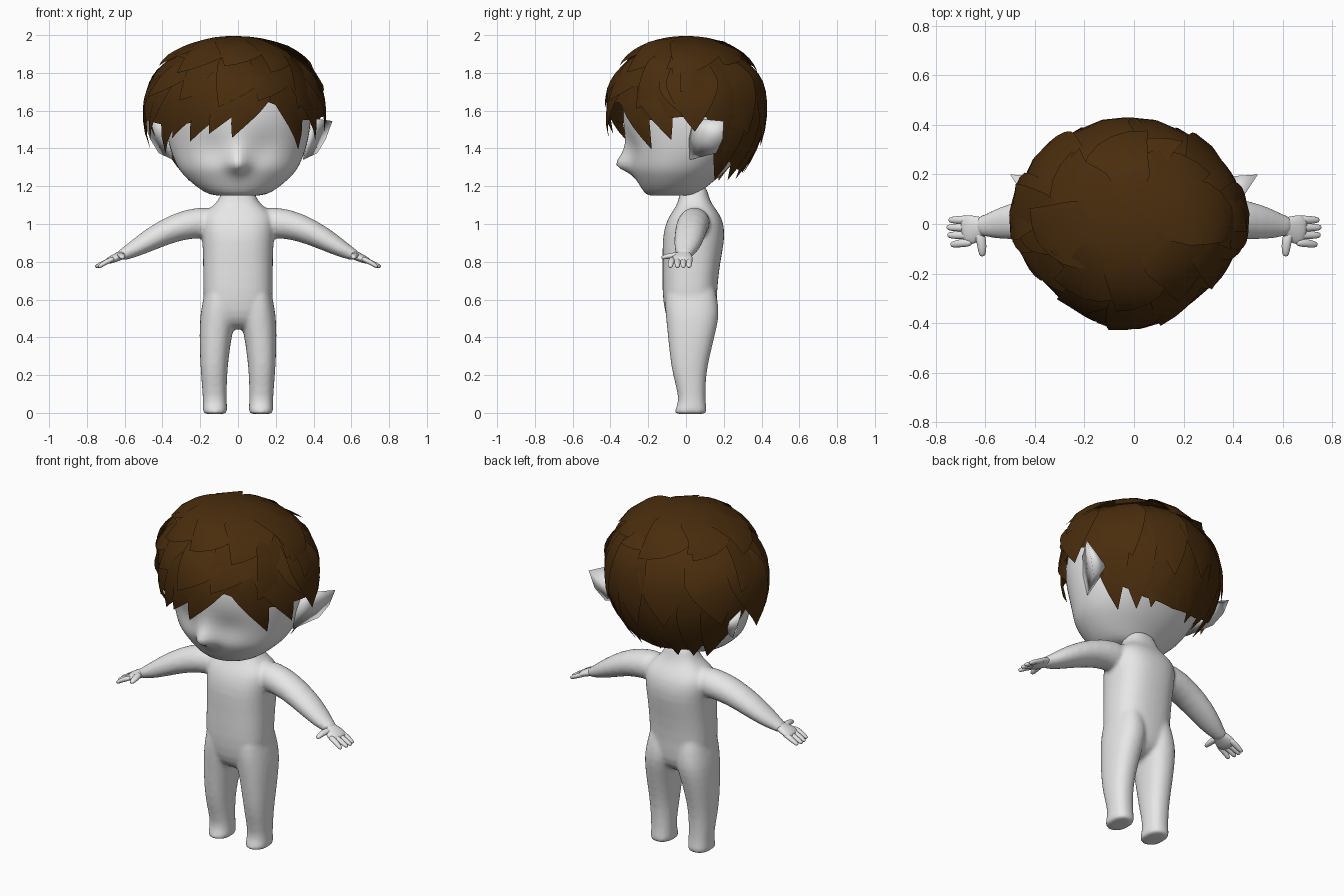
import bpy, bmesh, math, random
from mathutils import Vector

random.seed(4)
if "Cube" in bpy.data.objects:
    bpy.data.objects.remove(bpy.data.objects["Cube"])


def material(name, rgb):
    m = bpy.data.materials.new(name)
    m.use_nodes = True
    m.diffuse_color = (*rgb, 1)
    bsdf = m.node_tree.nodes["Principled BSDF"]
    bsdf.inputs["Base Color"].default_value = (*rgb, 1)
    bsdf.inputs["Roughness"].default_value = 0.7
    return m


SKIN = material("pale grey skin", (0.8, 0.8, 0.8))
HAIR = material("brown hair", (0.067, 0.026, 0.004))


def finish(bm, name, mat, subsurf=0, recalc=True):
    if recalc:
        bmesh.ops.recalc_face_normals(bm, faces=bm.faces[:])
    mesh = bpy.data.meshes.new(name)
    bm.to_mesh(mesh)
    bm.free()
    for p in mesh.polygons:
        p.use_smooth = True
    mesh.materials.append(mat)
    ob = bpy.data.objects.new(name, mesh)
    bpy.context.scene.collection.objects.link(ob)
    if subsurf:
        ob.modifiers.new("Round", 'SUBSURF').levels = subsurf
        ob.modifiers["Round"].render_levels = subsurf
    return ob


def loft(bm, rings, segs=24, power=2.0):
    """Skin closed rings given as (centre, half axis, half axis)."""
    def soft(c):
        return math.copysign(abs(c) ** (2 / power), c)
    loops = []
    for c, u, v in rings:
        loops.append([bm.verts.new(c + u * soft(math.cos(a)) + v * soft(math.sin(a)))
                      for a in (2 * math.pi * i / segs for i in range(segs))])
    for a, b in zip(loops, loops[1:]):
        for i in range(segs):
            j = (i + 1) % segs
            bm.faces.new((a[i], a[j], b[j], b[i]))
    bm.faces.new(loops[0])
    bm.faces.new(loops[-1])


def stack(rows, side=1):
    """Horizontal rings from (z, x centre, half width, front y, back y)."""
    return [(Vector((side * cx, (f + b) / 2, z)), Vector((rx, 0, 0)), Vector((0, (b - f) / 2, 0)))
            for z, cx, rx, f, b in rows]


def tube(rows, side=1):
    """Rings across a path from (x, y, z, half width, half height)."""
    pts = [Vector((side * r[0], r[1], r[2])) for r in rows]
    rings = []
    for i, p in enumerate(pts):
        t = pts[min(i + 1, len(pts) - 1)] - pts[max(i - 1, 0)]
        across = t.cross(Vector((0, 0, 1))).normalized()
        up = across.cross(t).normalized()
        rings.append((p, across * rows[i][3], up * rows[i][4]))
    return rings


# Body: torso, legs and arms blended into one skin
TORSO = [(.44, 0, .05, -.03, .07), (.47, 0, .12, -.085, .13), (.53, 0, .18, -.115, .165),
         (.65, 0, .187, -.128, .164), (.8, 0, .185, -.124, .182), (.92, 0, .19, -.127, .207),
         (1.0, 0, .2, -.11, .202), (1.05, 0, .19, -.085, .18), (1.09, 0, .14, -.055, .15),
         (1.13, 0, .095, -.037, .122), (1.22, 0, .08, -.03, .11)]
LEG = [(-.006, .122, .03, -.02, .07), (-.006, .122, .068, -.07, .116), (.03, .122, .064, -.05, .108),
       (.08, .123, .063, -.036, .102), (.2, .127, .069, -.071, .106), (.3, .125, .077, -.086, .126),
       (.42, .118, .087, -.098, .156), (.52, .103, .098, -.109, .179),
       (.6, .097, .088, -.114, .168), (.74, .09, .07, -.09, .14)]
ARM = [(.08, .05, 1.0, .07, .08), (.2, .045, 1.012, .088, .085), (.33, .03, .985, .085, .074),
       (.46, .015, .92, .08, .061), (.55, .0, .867, .063, .045), (.6, -.008, .842, .044, .034),
       (.64, -.01, .825, .038, .024)]
bm = bmesh.new()
loft(bm, stack(TORSO), power=2.5)
for s in (1, -1):
    loft(bm, stack(LEG, s), power=2.3)
    loft(bm, tube(ARM, s))
body = finish(bm, "body", SKIN, subsurf=1)
remesh = body.modifiers.new("Blend", 'REMESH')
remesh.mode, remesh.voxel_size, remesh.use_smooth_shade = 'VOXEL', 0.011, True
relax = body.modifiers.new("Relax", 'SMOOTH')
relax.factor, relax.iterations = 0.5, 6

# Hands: flat palm, four fingers and a thumb
PALM = [(.59, -.008, .846, .036, .026), (.62, -.012, .834, .043, .024),
        (.655, -.023, .818, .064, .022), (.7, -.028, .799, .058, .016)]
FINGERS = [(.018, .016, .748), (-.014, -.014, .756), (-.045, -.045, .753), (-.072, -.083, .74)]
for s, label in ((1, "left"), (-1, "right")):
    bm = bmesh.new()
    loft(bm, tube(PALM, s), 16)
    for y0, y1, tip in FINGERS:
        loft(bm, tube([(.65, y0, .82, .02, .016), (.7, (y0 + y1) / 2, .799, .018, .015),
                       (tip - .01, y1, .777, .015, .012), (tip, y1, .772, .008, .007)], s), 8)
    loft(bm, tube([(.63, -.02, .832, .024, .018), (.615, -.07, .835, .022, .017),
                   (.612, -.115, .825, .018, .014), (.613, -.132, .82, .009, .008)], s), 8)
    finish(bm, label + "_hand", SKIN, subsurf=1)

# Head with nose and shallow eye hollows
HEAD = [(1.15, 0, .09, -.18, .03), (1.153, 0, .15, -.21, .06), (1.19, 0, .212, -.238, .1),
        (1.24, 0, .27, -.265, .165), (1.275, 0, .303, -.284, .205), (1.31, 0, .325, -.295, .24),
        (1.36, 0, .346, -.3, .285), (1.42, 0, .366, -.308, .325), (1.5, 0, .382, -.328, .355),
        (1.6, 0, .393, -.34, .365), (1.75, 0, .36, -.32, .34), (1.86, 0, .25, -.22, .24),
        (1.9, 0, .1, -.1, .1)]
NOSE = {1.275: .03, 1.31: .125, 1.36: .06, 1.42: .018}
bm = bmesh.new()
loft(bm, stack(HEAD), 48, 2.1)
for v in bm.verts:
    if v.co.y < -.12:
        x, z = v.co.x, v.co.z
        amp = next((a for h, a in NOSE.items() if abs(h - z) < .005), 0)
        v.co.y -= amp * math.exp(-(x / .043) ** 2)
        v.co.y += .024 * math.exp(-((abs(x) - .14) / .07) ** 2 - ((z - 1.4) / .05) ** 2)
finish(bm, "head", SKIN, subsurf=1)

# Pointed ears: a rim with a hollow in front and a swelling behind
RIM = [(.345, .02, 1.34), (.37, .015, 1.45), (.395, .04, 1.56),
       (.5, .2, 1.545), (.465, .195, 1.45), (.42, .16, 1.375)]
for s, label in ((1, "left"), (-1, "right")):
    bm = bmesh.new()
    rim = [bm.verts.new((s * x, y, z)) for x, y, z in RIM]
    hollow = bm.verts.new((s * .41, .105, 1.46))
    swell = bm.verts.new((s * .35, .19, 1.44))
    for i, v in enumerate(rim):
        w = rim[(i + 1) % len(rim)]
        bm.faces.new((v, w, hollow))
        bm.faces.new((w, v, swell))
    finish(bm, label + "_ear", SKIN)

# Hair volume: height and bearing (0 is front, positive to the left) give a point
CENTRE, TOP = Vector((-.02, 0, 1.6)), 1.95


def scalp(deg, z, lift=1.0):
    if z > CENTRE.z:
        u = min((z - CENTRE.z) / (TOP - CENTRE.z), 1)
        f = (1 - u ** 2.4) ** .4545
    else:
        f = 1 - .43 * ((CENTRE.z - z) / .4) ** 2
    a = math.radians(deg)
    wide = .475 * (1 - .26 * max(0, math.cos(a)))
    p = Vector((wide * f * math.sin(a), -.42 * f * math.cos(a), z - CENTRE.z))
    return CENTRE + p * lift


def drop(z0, z1, t):
    """Height along a strand, evenly spaced over the crown."""
    a, b = math.sqrt(max(TOP - z0, 0)), math.sqrt(TOP - z1)
    return TOP - (a + (b - a) * t) ** 2


HEM = [(-180, 1.27), (-150, 1.29), (-119, 1.36), (-104, 1.57), (-60, 1.52), (-30, 1.54), (0, 1.57),
       (32, 1.65), (47, 1.56), (65, 1.55), (104, 1.58), (119, 1.36), (150, 1.29), (180, 1.27)]


def hem(deg):
    for (a, za), (b, zb) in zip(HEM, HEM[1:]):
        if a <= deg <= b:
            return za + (zb - za) * (deg - a) / (b - a)


# Hair cap under the locks
bm = bmesh.new()
STEPS, SEGS = 14, 72
crown = bm.verts.new((CENTRE.x, 0, TOP))
cols = []
for i in range(SEGS):
    deg = -180 + 360 * i / SEGS
    cols.append([crown] + [bm.verts.new(scalp(deg, drop(TOP, hem(deg), k / STEPS)))
                           for k in range(1, STEPS + 1)])
for i, a in enumerate(cols):
    b = cols[(i + 1) % SEGS]
    bm.faces.new((crown, a[1], b[1]))
    for k in range(1, STEPS):
        bm.faces.new((a[k], a[k + 1], b[k + 1], b[k]))
finish(bm, "hair_cap", HAIR)

# Pointed locks layered over the cap
bm = bmesh.new()


def lock(d0, z0, d1, z1, width, lift, flick=.02, n=9):
    rows = []
    for k in range(n + 1):
        t = k / n
        d, z = d0 + (d1 - d0) * t ** 1.3, drop(z0, z1, t)
        p = scalp(d, z, lift + flick * t * t)
        ahead = scalp(d + (d1 - d0) * .02, drop(z0, z1, t + .02), lift + flick * t * t)
        out = (p - CENTRE).normalized()
        across = (ahead - p).cross(out).normalized()
        w = width * (.55 + 1.1 * t if t < .4 else 1 - ((t - .4) / .6) ** 2)
        sink = out * .15 * w
        rows.append([bm.verts.new(q) for q in (p - across * w - sink, p, p + across * w - sink)])
    for a, b in zip(rows, rows[1:]):
        for i in range(2):
            bm.faces.new((a[i], b[i], b[i + 1], a[i + 1]))


# Swept fringe and side locks: start bearing, end bearing, tip height
FRINGE = [(30, -2, 1.46), (16, -22, 1.48), (2, -40, 1.44), (-18, -56, 1.46), (-38, -70, 1.38),
          (-62, -84, 1.45), (-82, -97, 1.52), (36, 62, 1.4), (56, 79, 1.45), (76, 97, 1.53)]
for d0, d1, tip in FRINGE:
    lock(d0, 1.86, d1, tip, .1, 1.0, .03)

# Rows down the back, round the middle and over the crown
for d in range(126, 240, 18):
    lock(d, 1.72, d + random.uniform(-5, 5), random.uniform(1.23, 1.28), .105, .995, .02)
for d in range(100, 265, 32):
    lock(d - 6, 1.88, d + random.uniform(-8, 12), random.uniform(1.4, 1.5), .14, 1.01, .03)
for d in range(-100, 101, 33):
    lock(d + 20, 1.92, d - 12, random.uniform(1.6, 1.7), .13, 1.005, .04)
for d in range(0, 360, 45):
    lock(d + 25, TOP, d - 10, random.uniform(1.74, 1.84), .14, 1.13, -.09)
# Loose tufts sticking out near the top
for d, tip in ((-70, 1.87), (75, 1.8), (150, 1.82), (-150, 1.85)):
    lock(d + 30, 1.93, d, tip, .09, 1.03, .07)
finish(bm, "hair_locks", HAIR, recalc=False)
